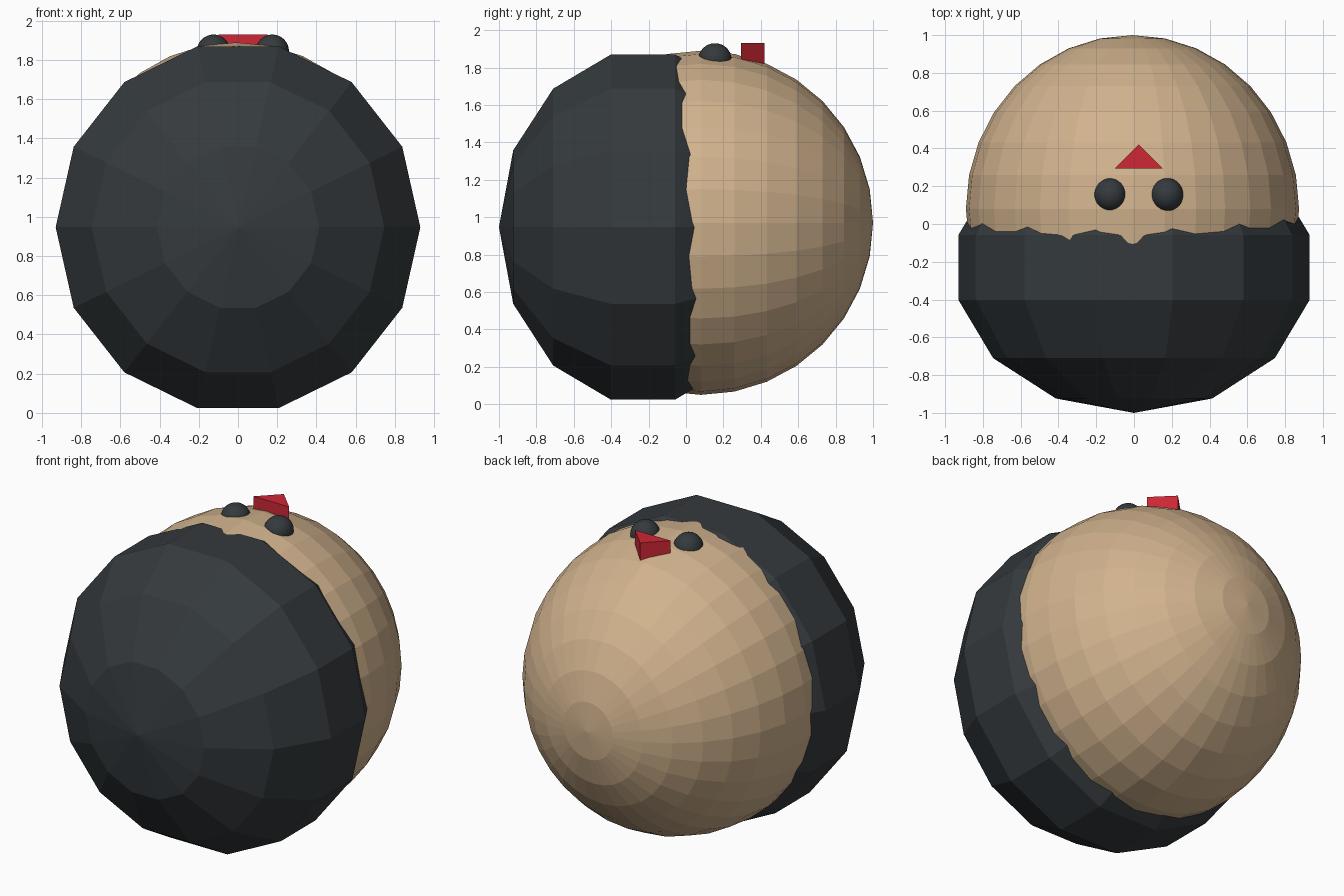
import bpy, bmesh, math
from mathutils import Matrix

if "Cube" in bpy.data.objects:
    bpy.data.objects.remove(bpy.data.objects["Cube"])


def material(name, rgb):
    m = bpy.data.materials.new(name)
    m.diffuse_color = (*rgb, 1)
    m.use_nodes = True
    m.node_tree.nodes["Principled BSDF"].inputs["Base Color"].default_value = m.diffuse_color
    return m


def add_object(name, bm, mat):
    bmesh.ops.recalc_face_normals(bm, faces=bm.faces)
    mesh = bpy.data.meshes.new(name)
    bm.to_mesh(mesh)
    bm.free()
    mesh.materials.append(mat)
    ob = bpy.data.objects.new(name, mesh)
    bpy.context.collection.objects.link(ob)
    return ob


def ball(name, center, radii, segments, rings, mat, pole_along_y=True):
    bm = bmesh.new()
    bmesh.ops.create_uvsphere(bm, u_segments=segments, v_segments=rings, radius=1)
    # turn the ball so that a corner of every ring lies on the x axis
    v = max(bm.verts, key=lambda p: math.hypot(p.co.x, p.co.y)).co
    rot = Matrix.Rotation(-math.atan2(v.y, v.x), 4, 'Z')
    if pole_along_y:
        rot = Matrix.Rotation(math.pi / 2, 4, 'X') @ rot
    bm.transform(Matrix.Translation(center) @ Matrix.Diagonal((*radii, 1)) @ rot)
    return add_object(name, bm, mat)


skin = material("tan", (0.64, 0.45, 0.27))
dark = material("charcoal", (0.035, 0.042, 0.047))
red = material("red", (0.62, 0.02, 0.035))

# round head and the low-poly hair ball it sits in
ball("head", (-0.008, 0.08, 0.97), (0.882, 0.92, 0.92), 32, 16, skin)
ball("hair", (0, -0.23, 0.947), (0.954, 0.77, 0.971), 14, 7, dark)

# eyes
for side, x in (("left", -0.125), ("right", 0.175)):
    ball(side + "_eye", (x, 0.155, 1.845), (0.085, 0.088, 0.085), 32, 16, dark, False)

# triangular nose
bm = bmesh.new()
face = bm.faces.new([bm.verts.new((x, y, 1.79))
                     for x, y in ((-0.1, 0.295), (0.15, 0.295), (0.025, 0.42))])
top = bmesh.ops.extrude_face_region(bm, geom=[face], use_keep_orig=True)
bmesh.ops.translate(bm, vec=(0, 0, 0.14),
                    verts=[g for g in top["geom"] if isinstance(g, bmesh.types.BMVert)])
add_object("nose", bm, red)
